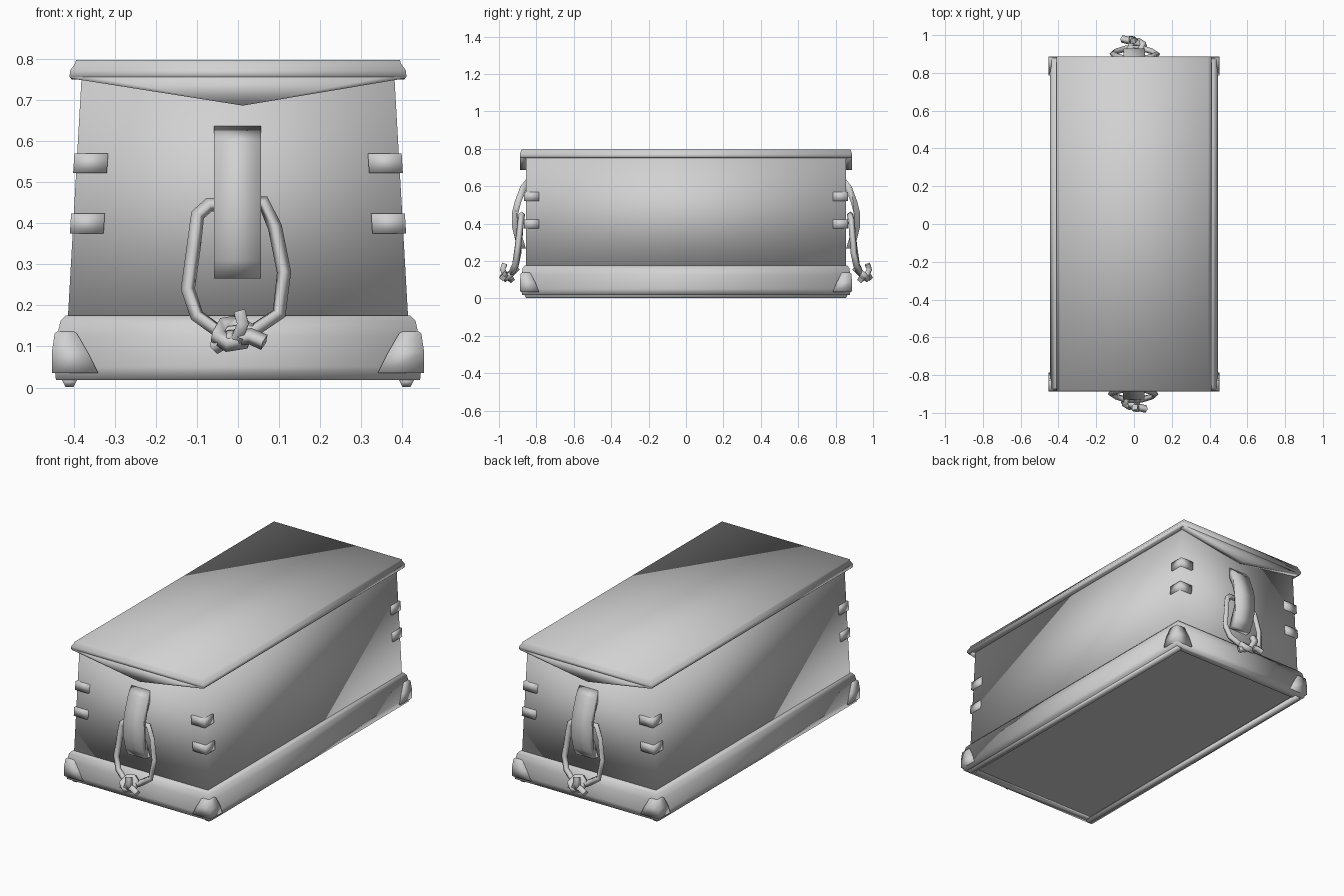
import bpy, math

cube = bpy.data.objects.get("Cube")
if cube:
    bpy.data.objects.remove(cube, do_unlink=True)

grey = bpy.data.materials.new("plain_grey")
grey.use_nodes = True
COLOUR = (0.64, 0.64, 0.64, 1)
grey.diffuse_color = COLOUR
grey.node_tree.nodes["Principled BSDF"].inputs["Base Color"].default_value = COLOUR


def add(name, mesh, smooth=None):
    """Link a mesh; smooth is the sharp-edge angle in degrees, None is flat."""
    obj = bpy.data.objects.new(name, mesh)
    bpy.context.collection.objects.link(obj)
    if not mesh.materials:
        mesh.materials.append(grey)
    if smooth is not None:
        bpy.ops.object.select_all(action='DESELECT')
        obj.select_set(True)
        bpy.context.view_layer.objects.active = obj
        bpy.ops.object.shade_smooth_by_angle(angle=math.radians(smooth))
    return obj


def loft(name, rings, cap_low=True, cap_high=True, smooth=None):
    """Join rings of points, listed anticlockwise from above, bottom first."""
    n = len(rings[0])
    verts = [p for ring in rings for p in ring]
    faces = []
    for r in range(len(rings) - 1):
        for i in range(n):
            j = (i + 1) % n
            a, b = r * n, (r + 1) * n
            faces.append((a + i, a + j, b + j, b + i))
    if cap_low:
        faces.append(tuple(reversed(range(n))))
    if cap_high:
        faces.append(tuple(range(len(verts) - n, len(verts))))
    mesh = bpy.data.meshes.new(name)
    mesh.from_pydata(verts, [], faces)
    mesh.update()
    return add(name, mesh, smooth)


def rect(x0, x1, y0, y1, z):
    return [(x0, y0, z), (x1, y0, z), (x1, y1, z), (x0, y1, z)]


def centred(profile):
    return [rect(-x, x, -y, y, z) for x, y, z in profile]


def corner(sx, sy, xi, xo, yi, yo, z):
    xs, ys = sorted((sx * xi, sx * xo)), sorted((sy * yi, sy * yo))
    return rect(*xs, *ys, z)


def extrude_x(name, outline, lo, hi, smooth=None):
    """Extrude a (y, z) outline along x."""
    return loft(name, [[(x, y, z) for y, z in outline] for x in (lo, hi)],
                smooth=smooth)


def rope(name, points, radius, closed=False):
    curve = bpy.data.curves.new(name + "_path", 'CURVE')
    curve.dimensions = '3D'
    curve.bevel_depth = radius
    curve.bevel_resolution = 0
    curve.use_fill_caps = True
    spline = curve.splines.new('POLY')
    spline.points.add(len(points) - 1)
    for p, co in zip(spline.points, points):
        p.co = (*co, 1)
    spline.use_cyclic_u = closed
    temp = bpy.data.objects.new(name + "_path", curve)
    bpy.context.collection.objects.link(temp)
    bpy.context.view_layer.update()
    deps = bpy.context.evaluated_depsgraph_get()
    mesh = bpy.data.meshes.new_from_object(temp.evaluated_get(deps))
    bpy.data.objects.remove(temp, do_unlink=True)
    return add(name, mesh, 100)


def other_end(obj):
    """Repeat a front part at the back, turned half round."""
    twin = bpy.data.objects.new("back_" + obj.name, obj.data)
    twin.rotation_euler.z = math.pi
    obj.name = "front_" + obj.name
    bpy.context.collection.objects.link(twin)


# Tapered walls, closed so the shading rolls over their ends
loft("chest_walls", centred([(.415, .855, .15), (.38, .855, .765)]), smooth=180)

# Rounded base moulding around a recessed floor
loft("base_moulding", centred([
    (.395, .835, .03), (.395, .835, .018), (.443, .876, .018),
    (.446, .881, .05), (.44, .88, .125), (.432, .873, .162),
    (.42, .864, .175), (.39, .84, .175)]), False, False, smooth=180)
loft("floor", centred([(.397, .837, .028), (.397, .837, .036)]))

# Lid slab
loft("lid", centred([
    (.37, .85, .755), (.405, .88, .75), (.41, .888, .757),
    (.408, .888, .772), (.396, .882, .789), (.394, .88, .797)]), smooth=180)

# Runners under the long sides
for side, sx in (("left", 1), ("right", -1)):
    loft(side + "_runner", [corner(sx, 1, .4, .42, -.855, .855, .002),
                            corner(sx, 1, .39, .43, -.865, .865, .022)], smooth=180)

# Corner fittings
for end, sy in (("front", -1), ("back", 1)):
    for side, sx in (("left", 1), ("right", -1)):
        tag = f"{end}_{side}_"
        loft(tag + "corner_cap", [
            corner(sx, sy, .34, .453, .785, .886, .035),
            corner(sx, sy, .365, .453, .805, .888, .085),
            corner(sx, sy, .392, .446, .83, .884, .132),
            corner(sx, sy, .41, .43, .84, .87, .142)], smooth=100)
        for level, z, x in (("lower", .375, .409), ("upper", .522, .401)):
            loft(tag + level + "_bracket", [
                corner(sx, sy, x - .082, x, .785, .865, z),
                corner(sx, sy, x - .085, x - .003, .785, .865, z + .048)], smooth=100)

# Pointed valance under each lid end, with its top buried in the lid
valance = [(-.405, .752), (.012, .686), (.405, .752), (.4, .765), (-.4, .765)]
other_end(loft("lid_valance", [[(x, y, z) for x, z in valance]
                               for y in (-.856, -.887)], smooth=100))

# Bowed strap that holds the ring
outer = [(-.856, .636), (-.885, .60), (-.915, .52), (-.93, .46),
         (-.93, .38), (-.912, .31), (-.89, .266)]
inner = [(-.856, .266), (-.875, .33), (-.898, .39), (-.898, .45),
         (-.88, .52), (-.856, .575)]
other_end(extrude_x("handle_strap", list(reversed(outer + inner)), -.058, .056, 100))

# Rope ring hanging through the strap
ring = [(-.07, -.878, .445), (-.098, -.884, .42), (-.108, -.89, .34), (-.122, -.898, .24),
        (-.10, -.912, .175), (-.045, -.93, .135), (.04, -.93, .14),
        (.10, -.912, .18), (.112, -.898, .28), (.09, -.886, .39), (.062, -.878, .45)]
other_end(rope("rope_ring", ring, .0175, closed=True))

# Knot: a wrapped turn and two loose tails
turn = [(-.035, -.915, .15), (-.05, -.95, .125), (-.025, -.965, .107),
        (.012, -.955, .113), (.025, -.925, .14), (-.005, -.91, .155)]
other_end(rope("knot_turn", turn, .021, closed=True))
other_end(rope("knot_upper_tail", [(-.03, -.935, .11), (.0, -.968, .125),
                                   (.012, -.98, .155), (.004, -.97, .183)], .02))
other_end(rope("knot_side_tail", [(-.058, -.932, .1), (-.02, -.955, .12),
                                  (.03, -.972, .125), (.064, -.98, .11)], .02))
